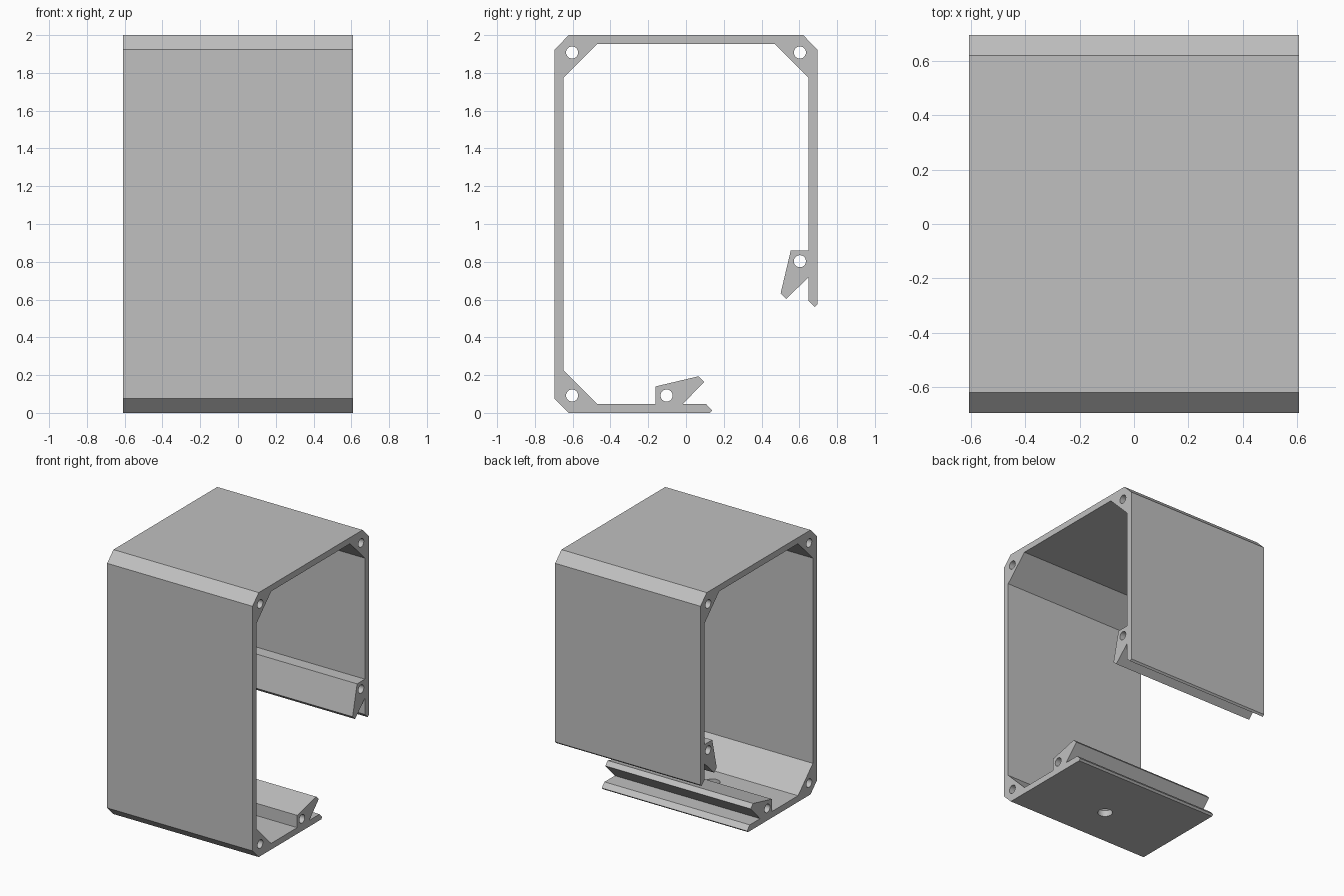
import bpy
import bmesh
import math
from mathutils import Matrix, Vector

default_cube = bpy.data.objects.get("Cube")
if default_cube:
    bpy.data.objects.remove(default_cube, do_unlink=True)

HALF_WIDTH = 0.608
HALF_DEPTH = 0.695
HEIGHT = 2.0
WALL = 0.047
CHAMFER = 0.075
GUSSET = 0.224      # distance from the outside to the end of an inner corner brace
HOLE_INSET = 0.092  # screw hole centre from the outer faces
FLOOR_LIP = -0.161  # y where the floor clip begins
WALL_LIP = 0.861    # z where the back wall clip begins

# Clip outline: distance along the panel, distance inward from its outer face
CLIP = [(0, WALL), (0, 0.14), (0.228, 0.194), (0.257, 0.164), (0.144, WALL),
        (0.267, WALL), (0.3, 0.013), (0.287, 0)]

grey = bpy.data.materials.new("plain grey")
grey.use_nodes = True
colour = (0.53, 0.53, 0.53, 1)
grey.diffuse_color = colour
grey.node_tree.nodes["Principled BSDF"].inputs["Base Color"].default_value = colour


def corner(side, top, inner):
    """Two points of a chamfered corner, the one on the upright wall first."""
    inset = WALL if inner else 0
    reach = GUSSET if inner else CHAMFER
    y, z = HALF_DEPTH - inset, inset
    run_y, run_z = HALF_DEPTH - reach, reach
    points = [(side * y, run_z), (side * run_y, z)]
    return [(a, HEIGHT - b) if top else (a, b) for a, b in points]


def floor_clip():
    return [(FLOOR_LIP + u, w) for u, w in CLIP]


def wall_clip():
    return [(HALF_DEPTH - w, WALL_LIP - u) for u, w in CLIP]


def finish(bm, name):
    bmesh.ops.recalc_face_normals(bm, faces=bm.faces)
    mesh = bpy.data.meshes.new(name)
    bm.to_mesh(mesh)
    bm.free()
    mesh.materials.append(grey)
    obj = bpy.data.objects.new(name, mesh)
    bpy.context.collection.objects.link(obj)
    return obj


def add_hole(bm, centre, radius, depth, turn):
    place = Matrix.Translation(centre) @ turn
    bmesh.ops.create_cone(bm, cap_ends=True, segments=32, radius1=radius,
                          radius2=radius, depth=depth, matrix=place)


# Open housing: one outline swept across the width
outline = (corner(-1, False, False)[::-1] + corner(-1, True, False)
           + corner(1, True, False)[::-1] + wall_clip()[::-1]
           + corner(1, True, True) + corner(-1, True, True)[::-1]
           + corner(-1, False, True) + floor_clip())
bm = bmesh.new()
section = bm.faces.new([bm.verts.new((-HALF_WIDTH, y, z)) for y, z in outline])
swept = bmesh.ops.extrude_face_region(bm, geom=[section], use_keep_orig=True)
moved = [v for v in swept["geom"] if isinstance(v, bmesh.types.BMVert)]
bmesh.ops.translate(bm, verts=moved, vec=(2 * HALF_WIDTH, 0, 0))
housing = finish(bm, "open_housing")

# Screw channels through the corners and clips, plus the floor hole
bm = bmesh.new()
edge = HALF_DEPTH - HOLE_INSET
top_z = HEIGHT - HOLE_INSET
across = Matrix.Rotation(math.pi / 2, 4, 'Y')
for y, z in [(-edge, top_z), (edge, top_z), (-edge, HOLE_INSET),
             (FLOOR_LIP + 0.058, HOLE_INSET), (edge, WALL_LIP - 0.058)]:
    add_hole(bm, Vector((0, y, z)), 0.032, 3 * HALF_WIDTH, across)
add_hole(bm, Vector((0, -0.316, 0)), 0.052, 4 * WALL, Matrix.Identity(4))
cutter = finish(bm, "hole_cutter")
cutter.hide_render = True

# Cut the holes and shade
bpy.context.view_layer.objects.active = housing
housing.select_set(True)
cut = housing.modifiers.new("holes", 'BOOLEAN')
cut.operation = 'DIFFERENCE'
cut.solver = 'EXACT'
cut.object = cutter
bpy.ops.object.modifier_apply(modifier=cut.name)
bpy.data.objects.remove(cutter, do_unlink=True)
bpy.ops.object.shade_smooth_by_angle(angle=math.radians(30))
